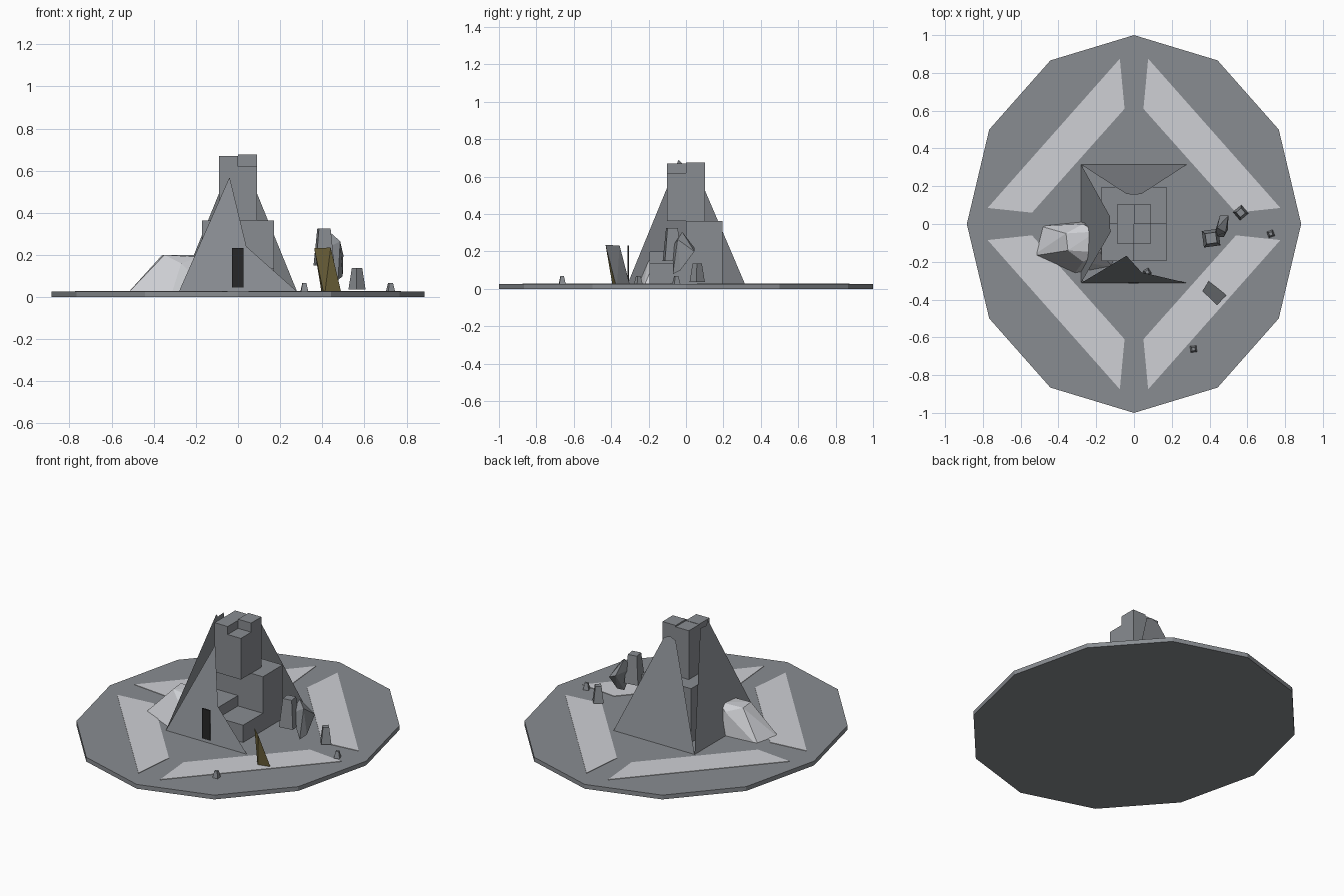
import bpy
import bmesh
import math
from mathutils import Matrix, Vector

default_cube = bpy.data.objects.get("Cube")
if default_cube:
    bpy.data.objects.remove(default_cube, do_unlink=True)


def make_material(name, red, green, blue):
    material = bpy.data.materials.new(name)
    material.use_nodes = True
    colour = (red, green, blue, 1)
    material.diffuse_color = colour
    material.node_tree.nodes["Principled BSDF"].inputs["Base Color"].default_value = colour
    return material


stone = make_material("grey stone", .25, .265, .285)
pale = make_material("pale stone", .62, .63, .66)
black = make_material("black doorway", .02, .02, .021)
bronze = make_material("dull bronze", .18, .145, .05)

GROUND = .027


def finish(name, mesh_builder, *materials):
    """Turn a bmesh into a named, flat shaded object."""
    mesh = bpy.data.meshes.new(name)
    mesh_builder.to_mesh(mesh)
    mesh_builder.free()
    for material in materials:
        mesh.materials.append(material)
    part = bpy.data.objects.new(name, mesh)
    bpy.context.collection.objects.link(part)
    return part


def box(name, low, high, material):
    low, high = Vector(low), Vector(high)
    builder = bmesh.new()
    bmesh.ops.create_cube(builder, size=1)
    for vert in builder.verts:
        vert.co = Vector(low[i] if vert.co[i] < 0 else high[i] for i in range(3))
    return finish(name, builder, material)


def sheet(name, points, outward, material):
    """A single flat face whose normal follows the outward direction."""
    builder = bmesh.new()
    face = builder.faces.new([builder.verts.new(p) for p in points])
    face.normal_update()
    if face.normal.dot(Vector(outward)) < 0:
        face.normal_flip()
    return finish(name, builder, material)


def hull(name, points, *materials, rule=None):
    builder = bmesh.new()
    for point in points:
        builder.verts.new(point)
    result = bmesh.ops.convex_hull(builder, input=builder.verts)
    loose = [v for v in builder.verts if not v.link_faces]
    bmesh.ops.delete(builder, geom=loose, context="VERTS")
    bmesh.ops.recalc_face_normals(builder, faces=builder.faces)
    if rule:
        for face in builder.faces:
            face.material_index = rule(face)
    return finish(name, builder, *materials)


def rock(name, centre, bottom, top, base_size, top_size, yaw):
    """A four sided tapered stone."""
    builder = bmesh.new()
    placing = Matrix.Translation((*centre, (bottom + top) / 2))
    placing = placing @ Matrix.Rotation(math.radians(yaw + 45), 4, "Z")
    bmesh.ops.create_cone(builder, cap_ends=True, segments=4, matrix=placing,
                          radius1=base_size * math.sqrt(.5),
                          radius2=top_size * math.sqrt(.5), depth=top - bottom)
    return finish(name, builder, stone)


# Twelve sided ground slab
slab = bmesh.new()
slab_place = Matrix.Translation((0, 0, GROUND / 2)) @ Matrix.Diagonal((.885, 1, 1, 1))
rim = [(math.cos(math.tau * i / 12), math.sin(math.tau * i / 12)) for i in range(12)]
lower = [slab.verts.new(slab_place @ Vector((x, y, -GROUND / 2))) for x, y in rim]
upper = [slab.verts.new(slab_place @ Vector((x, y, GROUND / 2))) for x, y in rim]
slab.faces.new(upper)
slab.faces.new(lower[::-1])
for i in range(12):
    j = (i + 1) % 12
    slab.faces.new((lower[i], lower[j], upper[j], upper[i]))
finish("ground_slab", slab, stone)

# Four pale paving strips, mirrored across both axes
strip = [(.075, .875), (.775, .085), (.54, .06), (.05, .61)]
for side_x, x_name in ((1, "left"), (-1, "right")):
    for side_y, y_name in ((-1, "front"), (1, "back")):
        points = [(x * side_x, y * side_y, z)
                  for x, y in strip for z in (GROUND, GROUND + .003)]
        hull(f"{y_name}_{x_name}_paving", points, pale)

# Leaning broken walls: outlines are (distance along wall, height)
LEAN = .265


def wall(name, outline, direction, foot, lean):
    points = []
    for along, height in outline:
        out = foot - lean * (height - GROUND)
        across = Vector((0, along)) if direction[0] else Vector((along, 0))
        flat = Vector(direction) * out + across
        points.append((flat.x, flat.y, height))
    return sheet(name, points, (*direction, 0), stone)


wall("front_wall", [(-.28, GROUND), (.28, GROUND), (.04, .24), (-.04, .57)],
     (0, -1), .312, LEAN)
wall("back_wall", [(-.28, GROUND), (.28, GROUND), (.04, .615), (0, .63), (-.04, .615)],
     (0, 1), .315, LEAN)
wall("right_wall", [(-.312, GROUND), (.315, GROUND), (.04, .67), (-.015, .665), (-.04, .69)],
     (-1, 0), .28, .238)

# Doorway plate standing in front of the wall
box("doorway", (-.029, -.314, .045), (.025, -.306, .232), black)

# Inner masonry: a quartered base and a quartered tower of uneven heights
quarters = [("front_right", -1, -1, .2, .67), ("front_left", 1, -1, .135, .62),
            ("back_right", -1, 1, .363, .668), ("back_left", 1, 1, .363, .677)]
for label, sx, sy, base_top, tower_top in quarters:
    for kind, wide, deep, low, high in (("base", .172, .195, GROUND, base_top),
                                        ("tower", .091, .102, .363, tower_top)):
        xs, ys = sorted((0, wide * sx)), sorted((0, deep * sy))
        box(f"{label}_{kind}_block", (xs[0], ys[0], low), (xs[1], ys[1], high), stone)

# Pale rubble mound piled against the wall
mound_foot = [(-.54, -.17), (-.5, -.01), (-.25, .015), (-.06, -.09), (-.11, -.23), (-.32, -.27)]
mound_crest = [(-.36, -.05), (-.35, -.14), (-.27, 0), (-.2, -.04), (-.18, -.15), (-.27, -.2)]
crest_heights = (.2, .2, .17, .2, .19, .16)
hull("rubble_mound",
     [(x, y, .001) for x, y in mound_foot]
     + [(x, y, z) for (x, y), z in zip(mound_crest, crest_heights)], pale)

# Leaning bronze shard with a stone back
hull("bronze_shard",
     [(.362, -.355, .232), (.44, -.43, .235), (.4, -.295, .001),
      (.495, -.37, .001), (.41, -.39, .001)],
     stone, bronze, rule=lambda face: 0 if face.normal.z > .05 else 1)

# Hovering stones and scattered pebbles
rock("upper_hovering_stone", (.408, -.075), .15, .325, .088, .056, 8)
hull("lower_hovering_stone",
     [(.475, -.07, .08), (.497, -.03, .1), (.42, -.07, .23), (.5, .045, .2),
      (.455, .045, .22), (.44, -.02, .305), (.485, -.045, .265)], stone)
rock("large_pebble", (.565, .06), .036, .137, .058, .035, 40)
for number, (x, y, yaw) in enumerate(((.724, -.052, 20), (.315, -.662, 5), (.07, -.255, 30))):
    rock(f"small_pebble_{number}", (x, y), GROUND, .068, .034, .018, yaw)
